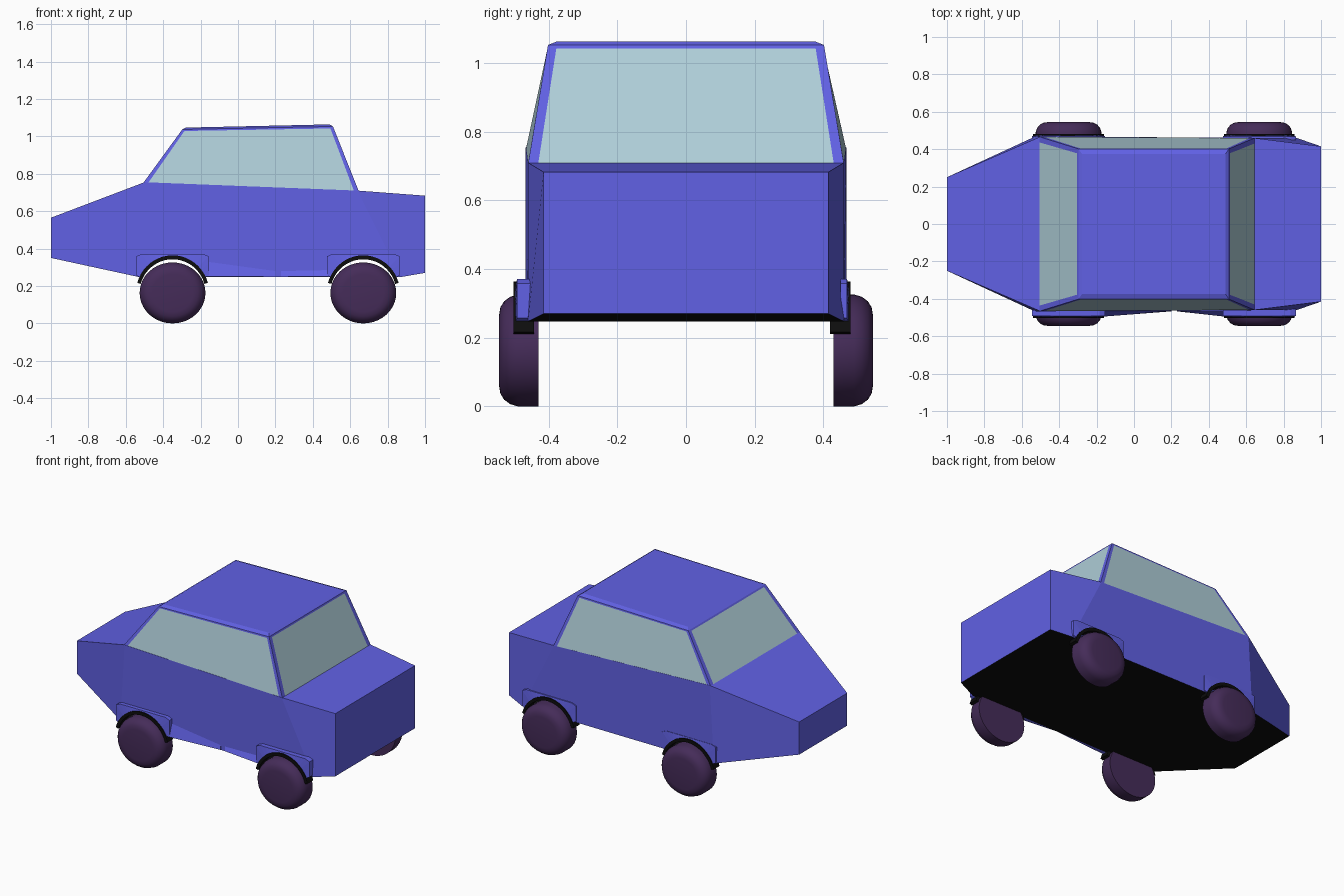
import bpy, bmesh, math
from mathutils import Vector

if "Cube" in bpy.data.objects:
    bpy.data.objects.remove(bpy.data.objects["Cube"])


def material(name, rgb):
    m = bpy.data.materials.new(name)
    m.diffuse_color = (*rgb, 1)
    m.use_nodes = True
    m.node_tree.nodes["Principled BSDF"].inputs["Base Color"].default_value = m.diffuse_color
    return m


BLUE = material("blue paint", (0.12, 0.12, 0.78))
GLASS = material("glass", (0.43, 0.62, 0.69))
RUBBER = material("dark purple rubber", (0.06, 0.025, 0.10))
BLACK = material("black trim", (0.004, 0.004, 0.004))


def build(name, verts, faces, mat, recalc=True):
    me = bpy.data.meshes.new(name)
    me.from_pydata([tuple(v) for v in verts], [], faces)
    if recalc:
        bm = bmesh.new()
        bm.from_mesh(me)
        bmesh.ops.recalc_face_normals(bm, faces=bm.faces)
        bm.to_mesh(me)
        bm.free()
    me.materials.append(mat)
    ob = bpy.data.objects.new(name, me)
    bpy.context.collection.objects.link(ob)
    return ob


def loft(name, rings, mat):
    """Skin closed rings of points and cap both ends."""
    n = len(rings[0])
    verts = [p for r in rings for p in r]
    faces = [(k * n + i, k * n + (i + 1) % n, (k + 1) * n + (i + 1) % n, (k + 1) * n + i)
             for k in range(len(rings) - 1) for i in range(n)]
    faces += [tuple(range(n)), tuple(range(len(verts) - n, len(verts)))]
    return build(name, verts, faces, mat)


AXLES = {"front": -0.35, "rear": 0.67}
AXLE_Z = 0.163
HOLE_R = 0.187

# Lower body: stations of (top x, bottom x, half width, top z, bottom z)
stations = [(-1, -1, 0.25, 0.565, 0.35), (-0.5, -0.53, 0.467, 0.755, 0.248),
            (0.64, 0.87, 0.46, 0.71, 0.248), (1, 1, 0.415, 0.683, 0.27)]
body = loft("body", [[(xt, -w, zt), (xt, w, zt), (xb, w, zb), (xb, -w, zb)]
                     for xt, xb, w, zt, zb in stations], BLUE)

# Wheel openings cut through the sides
for label, cx in AXLES.items():
    bpy.ops.mesh.primitive_cylinder_add(vertices=40, radius=HOLE_R, depth=2,
                                        location=(cx, 0, AXLE_Z), rotation=(math.pi / 2, 0, 0))
    cutter = bpy.context.object
    mod = body.modifiers.new("opening", 'BOOLEAN')
    mod.operation, mod.solver, mod.object = 'DIFFERENCE', 'EXACT', cutter
    bpy.context.view_layer.objects.active = body
    bpy.ops.object.modifier_apply(modifier=mod.name)
    bpy.data.objects.remove(cutter)

# Leave the body a hollow shell without tunnel walls or bottom
bm = bmesh.new()
bm.from_mesh(body.data)
bm.normal_update()


def unwanted(f):
    tunnel = any(all(math.hypot(v.co.x - cx, v.co.z - AXLE_Z) < HOLE_R + 0.005 for v in f.verts)
                 for cx in AXLES.values())
    return abs(f.normal.y) < 0.1 and (tunnel or f.normal.z < -0.6)


bmesh.ops.delete(bm, geom=[f for f in bm.faces if unwanted(f)], context='FACES')
bm.to_mesh(body.data)
bm.free()

# Black floor
floor = [(xb, s * w, zb) for _, xb, w, _, zb in stations for s in (1, -1)]
build("floor", floor, [(2 * k, 2 * k + 2, 2 * k + 3, 2 * k + 1) for k in range(3)], BLACK, False)

# Cabin: corners at the belt line and under the roof edge
low = [Vector(p) for p in ((-0.505, -0.466, 0.753), (0.645, -0.46, 0.708),
                           (0.645, 0.46, 0.708), (-0.505, 0.466, 0.753))]
high = [Vector(p) for p in ((-0.298, -0.402, 1.037), (0.508, -0.402, 1.053),
                            (0.508, 0.402, 1.053), (-0.298, 0.402, 1.037))]
frame_v, frame_f, glass_v, glass_f = [], [], [], []
for i in range(4):
    j = (i + 1) % 4

    def at(u, v):
        return low[i].lerp(low[j], u).lerp(high[i].lerp(high[j], u), v)

    e = 0.032 if i % 2 else 0.022
    panes = [at(e, 0), at(1 - e, 0), at(1 - e, 0.97), at(e, 0.97)]
    b = len(frame_v)
    frame_v += [at(0, 0), at(1, 0), at(1, 1), at(0, 1)] + panes
    frame_f += [(b, b + 4, b + 7, b + 3), (b + 5, b + 1, b + 2, b + 6),
                (b + 7, b + 6, b + 2, b + 3)]
    g = len(glass_v)
    glass_v += panes
    glass_f.append((g, g + 1, g + 2, g + 3))
build("window_frame", frame_v, frame_f, BLUE, False)
build("windows", glass_v, glass_f, GLASS, False)

# Roof panel with a chamfered rim
roof_top = [(-0.278, -0.375, 1.047), (0.49, -0.375, 1.064),
            (0.49, 0.375, 1.064), (-0.278, 0.375, 1.047)]
loft("roof", [high, roof_top], BLUE)


def arch_points(cx, rx, rz, y, steps=20, a0=0.27):
    return [(cx + rx * math.cos(a), y, AXLE_Z + rz * math.sin(a))
            for a in (a0 + (math.pi - 2 * a0) * k / steps for k in range(steps + 1))]


def box_points(cx, y, steps=20, a0=0.45):
    """Arch angles pushed out to a flat-topped fender outline."""
    pts = []
    for k in range(steps + 1):
        a = a0 + (math.pi - 2 * a0) * k / steps
        c, s = math.cos(a), math.sin(a)
        r = min(0.195 / max(abs(c), 1e-6), 0.208 / s)
        pts.append((cx + r * c, y, AXLE_Z + r * s))
    return pts


wheel_profile = [(0.43, 0.001), (0.43, 1), (0.49, 1), (0.512, 0.96), (0.53, 0.88),
                 (0.541, 0.77), (0.545, 0.62), (0.545, 0.001)]

for label, cx in AXLES.items():
    for side, s, yo in (("near", -1, 0.503), ("far", 1, 0.480)):
        tag = f"{label}_{side}"
        # Tyre with a rounded outer shoulder
        rings = [[(cx + 0.176 * r * math.cos(t), s * y, AXLE_Z + AXLE_Z * r * math.sin(t))
                  for t in (2 * math.pi * k / 40 for k in range(40))] for y, r in wheel_profile]
        wheel = loft(f"{tag}_wheel", rings, RUBBER)
        bpy.ops.object.select_all(action='DESELECT')
        wheel.select_set(True)
        bpy.context.view_layer.objects.active = wheel
        bpy.ops.object.shade_smooth_by_angle(angle=math.radians(40))

        # Black arch trim
        inner, outer = (0.177, 0.180), (0.196, 0.201)
        yi = yo - 0.06
        sections = zip(arch_points(cx, *inner, s * yi), arch_points(cx, *outer, s * yi),
                       arch_points(cx, *outer, s * yo), arch_points(cx, *inner, s * yo))
        loft(f"{tag}_arch", list(sections), BLACK)

        # Blue fender flare around the trim
        yf, yb = yo - 0.005, 0.45
        sections = zip(arch_points(cx, 0.187, 0.187, s * yb, a0=0.45), box_points(cx, s * yb),
                       box_points(cx, s * (yf - 0.006)),
                       arch_points(cx, 0.187, 0.187, s * yf, a0=0.45))
        loft(f"{tag}_flare", list(sections), BLUE)

# Sill wedges blending the near flares into the side
for name, xa, xb, za in (("front_sill", -0.165, 0.2, 0.33), ("rear_sill", 0.485, 0.23, 0.285)):
    loft(name, [[(xa, -0.45, 0.25), (xa, -0.495, 0.25), (xa, -0.468, za)],
                [(xb, -0.45, 0.25), (xb, -0.467, 0.25), (xb, -0.465, 0.28)]], BLUE)
